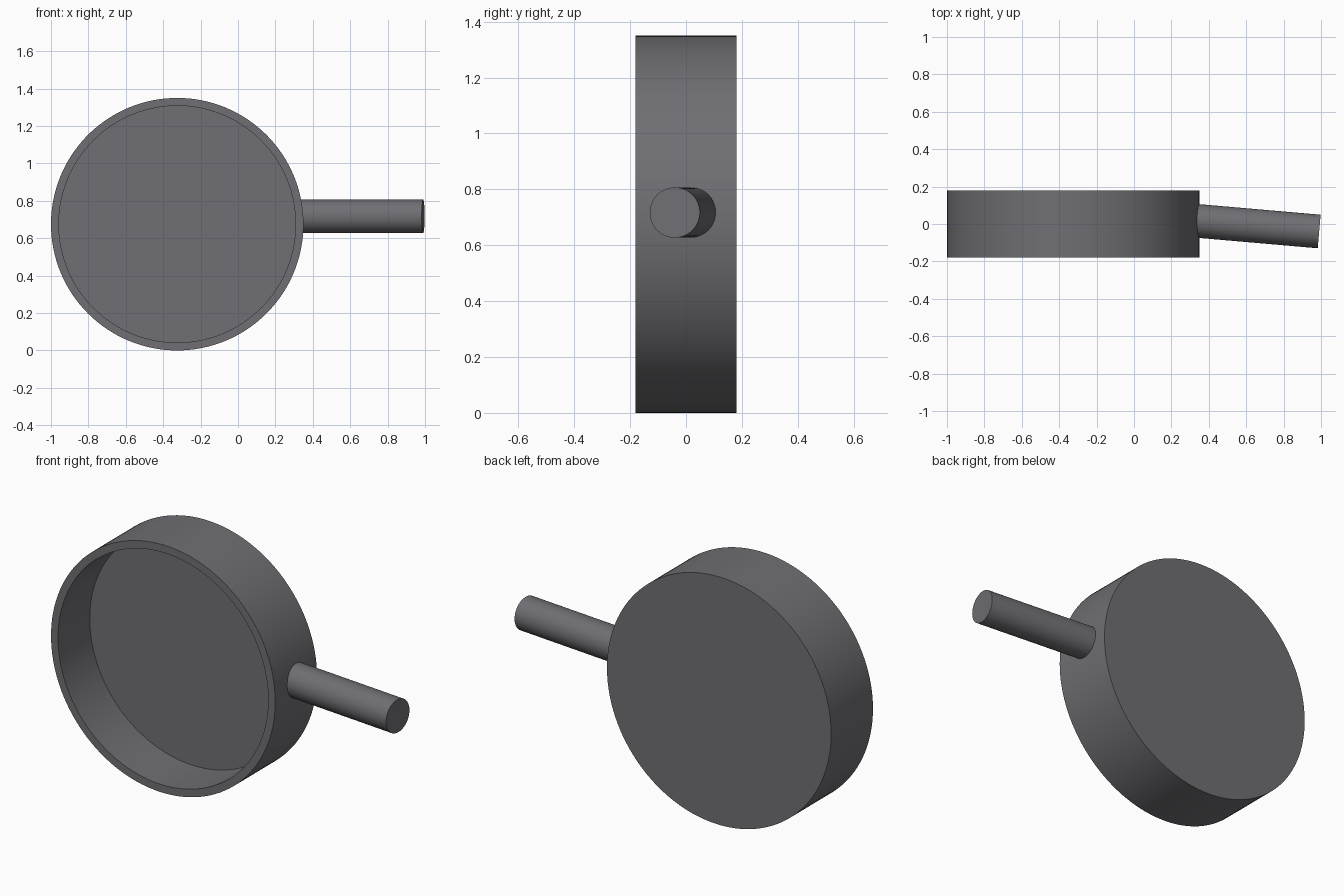
import bpy
import math
from mathutils import Matrix, Vector

cube = bpy.data.objects.get("Cube")
if cube:
    bpy.data.objects.remove(cube, do_unlink=True)

grey = bpy.data.materials.new("dark_grey_metal")
grey.use_nodes = True
colour = (0.16, 0.158, 0.172, 1)
grey.diffuse_color = colour
grey.node_tree.nodes["Principled BSDF"].inputs["Base Color"].default_value = colour

SIDES = 128


def lathe(name, profile, matrix, sides=SIDES):
    """Spin a (radius, height) profile about local z; zero-radius ends become caps."""
    rings = [p for p in profile if p[0] > 0]
    verts = [(r * math.cos(a), r * math.sin(a), h) for r, h in rings
             for a in (2 * math.pi * i / sides for i in range(sides))]
    faces = [(k * sides + i, k * sides + (i + 1) % sides,
              (k + 1) * sides + (i + 1) % sides, (k + 1) * sides + i)
             for k in range(len(rings) - 1) for i in range(sides)]
    faces.append(tuple(reversed(range(sides))))
    last = (len(rings) - 1) * sides
    faces.append(tuple(range(last, last + sides)))
    mesh = bpy.data.meshes.new(name)
    mesh.from_pydata(verts, [], faces)
    mesh.materials.append(grey)
    obj = bpy.data.objects.new(name, mesh)
    bpy.context.collection.objects.link(obj)
    obj.matrix_world = matrix
    bpy.ops.object.select_all(action="DESELECT")
    obj.select_set(True)
    bpy.context.view_layer.objects.active = obj
    bpy.ops.object.shade_smooth_by_angle(angle=math.radians(30))
    return obj


# Round pan body standing on its rim, open towards the front
radius, inner, half, floor = 0.675, 0.633, 0.18, 0.093
pan_profile = [(radius, -half), (radius, half), (inner, half), (inner, -floor)]
lathe("pan_body", pan_profile,
      Matrix.Translation((-0.325, 0, radius)) @ Matrix.Rotation(math.pi / 2, 4, "X"))

# Straight handle, angled slightly forward, its root buried in the wall
start, end = Vector((0.322, 0.018, 0.717)), Vector((0.99, -0.04, 0.717))
axis = end - start
lathe("handle", [(0.09, 0), (0.09, axis.length)],
      Matrix.Translation(start) @ axis.to_track_quat("Z", "Y").to_matrix().to_4x4(), 64)
